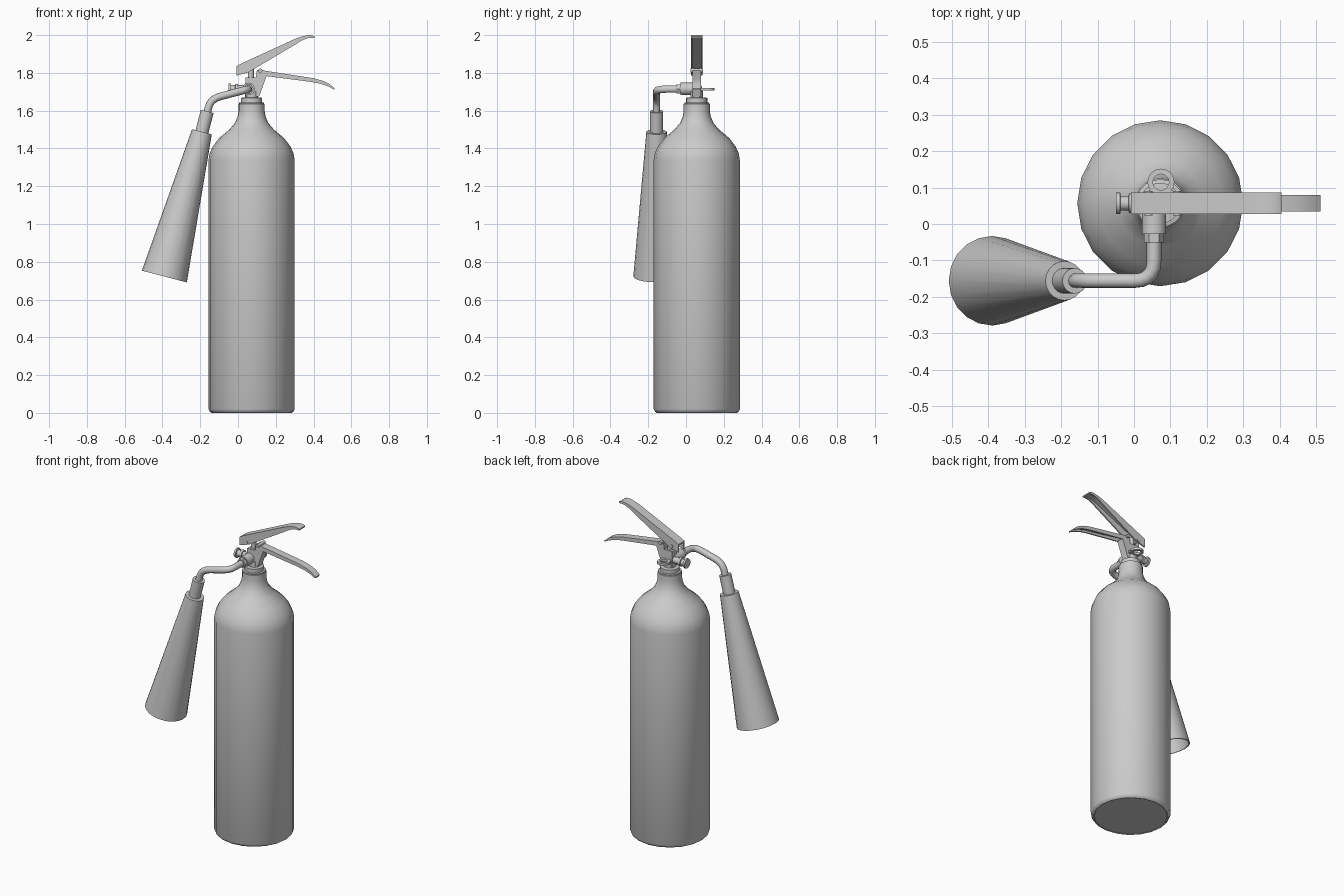
import bpy, bmesh, math
from mathutils import Vector

if "Cube" in bpy.data.objects:
    bpy.data.objects.remove(bpy.data.objects["Cube"])

CX, CY = 0.072, 0.057      # cylinder axis
HY = -0.156                # horn plane


def finish(name, bm, angle=35):
    bmesh.ops.recalc_face_normals(bm, faces=bm.faces)
    me = bpy.data.meshes.new(name)
    bm.to_mesh(me)
    bm.free()
    for p in me.polygons:
        p.use_smooth = True
    me.set_sharp_from_angle(angle=math.radians(angle))
    ob = bpy.data.objects.new(name, me)
    bpy.context.collection.objects.link(ob)
    return ob


def lathe(name, profile, origin, axis=(0, 0, 1), n=20, closed=False):
    """Spin (radius, height) points round an axis."""
    bm = bmesh.new()
    rot = Vector(axis).to_track_quat('Z', 'Y')
    rings = []
    for r, h in profile:
        k = 1 if r == 0 else n
        rings.append([bm.verts.new(Vector(origin) + rot @ Vector(
            (r * math.cos(2 * math.pi * i / n), r * math.sin(2 * math.pi * i / n), h)))
            for i in range(k)])
    pairs = list(zip(rings, rings[1:])) + ([(rings[-1], rings[0])] if closed else [])
    for a, b in pairs:
        for i in range(n):
            q = [a[i % len(a)], a[(i + 1) % n % len(a)],
                 b[(i + 1) % n % len(b)], b[i % len(b)]]
            bm.faces.new(list(dict.fromkeys(q)))
    return finish(name, bm)


def rod(name, r, length, origin, axis, n=16):
    return lathe(name, [(0, 0), (r, 0), (r, length), (0, length)], origin, axis, n)


def add_plate(bm, pts, y0, y1):
    """Extrude an x-z outline from y0 to y1."""
    a = [bm.verts.new((x, y0, z)) for x, z in pts]
    b = [bm.verts.new((x, y1, z)) for x, z in pts]
    bm.faces.new(a)
    bm.faces.new(b[::-1])
    for i in range(len(pts)):
        j = (i + 1) % len(pts)
        bm.faces.new((a[i], b[i], b[j], a[j]))


def channel(name, top, bottom, half, t=0.008):
    """Folded sheet lever: a roof strip with two side walls."""
    bm = bmesh.new()
    add_plate(bm, top + [(x, z - t) for x, z in top[::-1]], CY - half + t, CY + half - t)
    for s in (-1, 1):
        ys = sorted((CY + s * half, CY + s * (half - t)))
        add_plate(bm, top + bottom[::-1], *ys)
    return finish(name, bm)


def pipe(name, pts, radius, bend):
    """Round pipe with softened corners."""
    pts = [Vector(p) for p in pts]
    path = [pts[0]]
    for a, p, b in zip(pts, pts[1:], pts[2:]):
        da, db = (a - p), (b - p)
        s = p + da.normalized() * min(bend, da.length * .49)
        e = p + db.normalized() * min(bend, db.length * .49)
        for i in range(6):
            u = i / 5
            path.append(s * (1 - u) ** 2 + p * 2 * u * (1 - u) + e * u * u)
    path.append(pts[-1])
    cu = bpy.data.curves.new(name, 'CURVE')
    cu.dimensions = '3D'
    cu.bevel_depth = radius
    cu.bevel_resolution = 3
    cu.use_fill_caps = True
    sp = cu.splines.new('POLY')
    sp.points.add(len(path) - 1)
    for q, v in zip(sp.points, path):
        q.co = (*v, 1)
    sp.use_smooth = True
    ob = bpy.data.objects.new(name, cu)
    bpy.context.collection.objects.link(ob)


# Tank with rounded base, shoulder and neck
lathe("tank", [(0, 0.004), (0.208, 0.004), (0.212, 0), (0.221, 0.006), (0.228, 0.02),
               (0.228, 1.34), (0.222, 1.375), (0.206, 1.41), (0.172, 1.455),
               (0.118, 1.50), (0.088, 1.535), (0.074, 1.57), (0.069, 1.60),
               (0.069, 1.635), (0.062, 1.64), (0, 1.64)], (CX, CY, 0))

# Collar and valve stem
lathe("collar", [(0, 0), (0.066, 0), (0.066, 0.014), (0.056, 0.016), (0.056, 0.04),
                 (0.034, 0.042), (0.034, 0.075), (0, 0.075)], (CX, CY, 1.628))

# Valve body rising into the lever bracket
bm = bmesh.new()
add_plate(bm, [(0.04, 1.675), (0.112, 1.675), (0.152, 1.785), (0.135, 1.815),
               (0.10, 1.815), (0.095, 1.775), (0.04, 1.775)], CY - 0.023, CY + 0.023)
finish("valve_body", bm)
rod("valve_plunger", 0.016, 0.06, (0.068, CY, 1.765), (0, 0, 1))

# Upper squeeze lever
channel("upper_lever",
        [(-0.008, 1.835), (0.012, 1.847), (0.30, 1.979), (0.335, 1.992),
         (0.365, 1.999), (0.39, 2.0), (0.405, 1.993)],
        [(-0.008, 1.785), (0.055, 1.803), (0.30, 1.948), (0.335, 1.97),
         (0.365, 1.983), (0.385, 1.986), (0.404, 1.985)], 0.030)

# Lower fixed handle
channel("lower_handle",
        [(0.115, 1.818), (0.15, 1.81), (0.40, 1.772), (0.45, 1.758), (0.485, 1.741),
         (0.512, 1.718)],
        [(0.12, 1.765), (0.15, 1.783), (0.39, 1.752), (0.44, 1.742), (0.478, 1.728),
         (0.509, 1.712)], 0.023)

# Lever pivots
for name, x, z in (("rear_pivot", 0.04, 1.812), ("front_pivot", 0.118, 1.812)):
    rod(name, 0.011, 0.068, (x, CY - 0.034, z), (0, 1, 0), 12)

# Burst disc plug on the left
lathe("side_plug", [(0, 0), (0.03, 0), (0.03, 0.012), (0.02, 0.013), (0.02, 0.035),
                    (0.027, 0.036), (0.027, 0.05), (0.02, 0.051), (0.02, 0.10), (0, 0.10)],
      (-0.05, CY, 1.715), (1, 0, 0), 12)

# Seal tab with a hole at the back
lathe("tab_ring", [(0.022, 0), (0.037, 0), (0.037, 0.014), (0.022, 0.014)],
      (0.074, 0.115, 1.706), closed=True)
bm = bmesh.new()
add_plate(bm, [(0.04, 1.706), (0.108, 1.706), (0.108, 1.72), (0.04, 1.72)], CY, 0.092)
finish("tab_arm", bm)

# Outlet boss and hex nut at the front
rod("outlet_boss", 0.033, 0.085, (0.055, CY, 1.715), (0, -1, 0), 20)
rod("outlet_nut", 0.028, 0.025, (0.055, -0.026, 1.715), (0, -1, 0), 6)

# Discharge pipe
pipe("discharge_pipe", [(0.055, -0.03, 1.714), (0.055, HY, 1.714),
                        (-0.145, HY, 1.662), (-0.168, HY, 1.57)], 0.02, 0.055)

# Horn grip and open conical horn
top, end = Vector((-0.191, HY, 1.488)), Vector((-0.39, HY, 0.722))
axis = (end - top).normalized()
L = (end - top).length
rod("horn_grip", 0.035, 0.135, top - axis * 0.112, axis, 20)
lathe("horn", [(0, 0), (0.054, 0), (0.123, L), (0.116, L), (0.048, 0.03), (0, 0.03)],
      top, axis)
